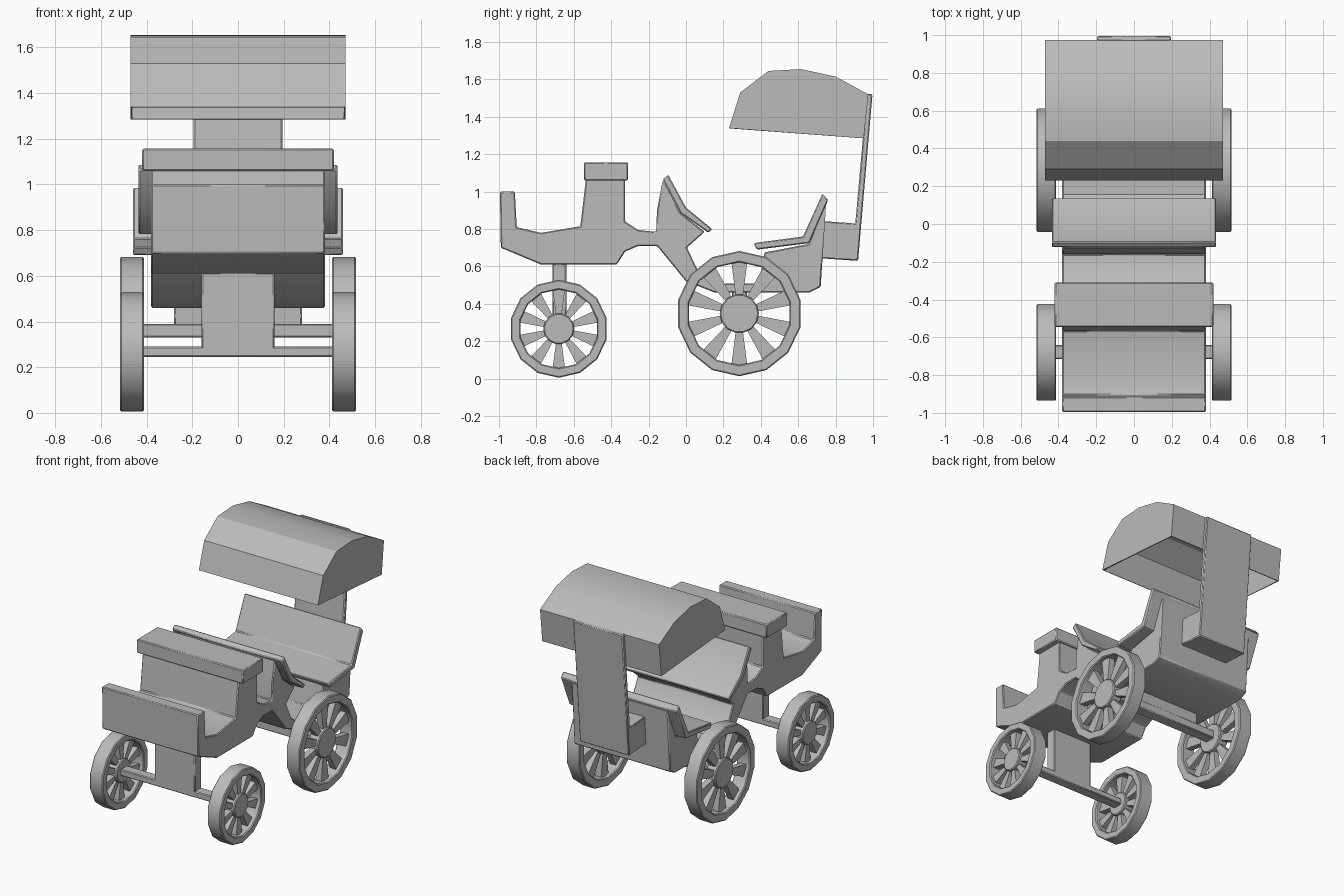
import bpy, bmesh, math
from mathutils import Matrix

if "Cube" in bpy.data.objects:
    bpy.data.objects.remove(bpy.data.objects["Cube"])

paint = bpy.data.materials.new("plain_grey")
paint.diffuse_color = (0.5, 0.5, 0.5, 1)
paint.use_nodes = True
paint.node_tree.nodes["Principled BSDF"].inputs["Base Color"].default_value = paint.diffuse_color


def finish(name, bm, bevel=0.006):
    bmesh.ops.recalc_face_normals(bm, faces=bm.faces)
    me = bpy.data.meshes.new(name)
    bm.to_mesh(me)
    bm.free()
    ob = bpy.data.objects.new(name, me)
    bpy.context.collection.objects.link(ob)
    me.materials.append(paint)
    if bevel:
        mod = ob.modifiers.new("edge", 'BEVEL')
        mod.width = bevel
        mod.segments = 1
        mod.limit_method = 'ANGLE'
        mod.angle_limit = math.radians(40)
    bpy.context.view_layer.objects.active = ob
    ob.select_set(True)
    bpy.ops.object.shade_smooth_by_angle(angle=math.radians(32))
    ob.select_set(False)
    return ob


def prism(bm, pts, x0, x1):
    """Extrude a (y, z) side profile from x0 to x1."""
    a = [bm.verts.new((x0, y, z)) for y, z in pts]
    b = [bm.verts.new((x1, y, z)) for y, z in pts]
    bm.faces.new(a)
    bm.faces.new(b[::-1])
    n = len(pts)
    for i in range(n):
        j = (i + 1) % n
        bm.faces.new((a[i], b[i], b[j], a[j]))


def profile(name, pts, half, bevel=0.006):
    bm = bmesh.new()
    prism(bm, pts, -half, half)
    return finish(name, bm, bevel)


def box(name, half, y0, y1, z0, z1):
    return profile(name, [(y0, z0), (y1, z0), (y1, z1), (y0, z1)], half)


# carriage body: footboard, driver's box, step and rear tub
profile("body", [
    (-.995, 1.0), (-.915, 1.0), (-.905, .81), (-.775, .78), (-.565, .815),
    (-.535, 1.07), (-.325, 1.07), (-.325, .84), (-.255, .795), (-.16, .785),
    (-.155, .9), (-.125, 1.06), (-.03, .887), (.1, .785), (.005, .7),
    (.065, .575), (.155, .51), (.39, .51), (.42, .675), (.655, .72),
    (.75, .95), (.72, .49), (.66, .46), (.155, .46), (0, .52),
    (-.155, .71), (-.255, .71), (-.325, .68), (-.37, .61), (-.775, .61),
    (-.99, .70)], .38)

# seats
box("driver_seat", .42, -.545, -.31, 1.06, 1.157)
profile("front_passenger_seat", [(-.095, 1.09), (0, .915), (.14, .80),
        (.12, .78), (-.03, .885), (-.125, 1.065)], .435)
profile("rear_passenger_seat", [(.36, .725), (.625, .76), (.73, .99),
        (.76, .955), (.66, .725), (.38, .69)], .46)

# rear bracket with the post that carries the roof
profile("roof_post", [(.70, .645), (.92, .63), (.997, 1.52), (.967, 1.525),
        (.905, .83), (.70, .845)], .195)

# roof hood, open underneath
hood = profile("roof_hood", [(.23, 1.34), (.29, 1.53), (.44, 1.645),
               (.615, 1.655), (.80, 1.615), (.975, 1.52), (.95, 1.285)], .47, 0)
bm = bmesh.new()
bm.from_mesh(hood.data)
bm.normal_update()
bmesh.ops.delete(bm, geom=[min(bm.faces, key=lambda f: f.normal.z)],
                 context='FACES_ONLY')
bm.to_mesh(hood.data)
bm.free()
shell = hood.modifiers.new("shell", 'SOLIDIFY')
shell.thickness = .01
shell.offset = -1

# undercarriage
box("front_post", .16, -.715, -.64, .27, .615)
box("front_axle", .43, -.715, -.64, .245, .29)
box("rear_axle_block", .28, .245, .325, .38, .47)
box("rear_axle", .43, .245, .325, .33, .39)


def ring(bm, r_out, r_in, x0, x1, n):
    loops = []
    for x, r in ((x0, r_out), (x1, r_out), (x1, r_in), (x0, r_in)):
        loops.append([bm.verts.new((x, r * math.sin(math.tau * k / n),
                                    r * math.cos(math.tau * k / n)))
                      for k in range(n)])
    for i in range(4):
        a, b = loops[i], loops[(i + 1) % 4]
        for k in range(n):
            m = (k + 1) % n
            bm.faces.new((a[k], b[k], b[m], a[m]))


def wheel(name, side, y, z, r, rim, hub, spokes=10):
    cx, hw = side * .464, .052
    place = Matrix.Translation((cx, y, z))
    # rim
    bm = bmesh.new()
    ring(bm, r, rim, -hw, hw, 14)
    bm.transform(place)
    finish(name + "_rim", bm)
    # tapered spokes
    bm = bmesh.new()
    for k in range(spokes):
        one = len(bm.verts)
        w0, w1 = r * .055, r * .13
        prism(bm, [(-w0, hub * .85), (w0, hub * .85),
                   (w1, rim * 1.03), (-w1, rim * 1.03)], -.022, .022)
        bm.verts.ensure_lookup_table()
        bmesh.ops.rotate(bm, verts=bm.verts[one:], cent=(0, 0, 0),
                         matrix=Matrix.Rotation(math.tau * k / spokes, 3, 'X'))
    bm.transform(place)
    finish(name + "_spokes", bm, 0)
    # hub
    bm = bmesh.new()
    bmesh.ops.create_cone(bm, cap_ends=True, segments=14, radius1=hub,
                          radius2=hub, depth=.08,
                          matrix=Matrix.Rotation(math.pi / 2, 4, 'Y'))
    bm.transform(place)
    finish(name + "_hub", bm)


for side, tag in ((-1, "left"), (1, "right")):
    wheel("front_wheel_" + tag, side, -.68, .267, .262, .21, .083)
    wheel("rear_wheel_" + tag, side, .285, .348, .335, .275, .105)
